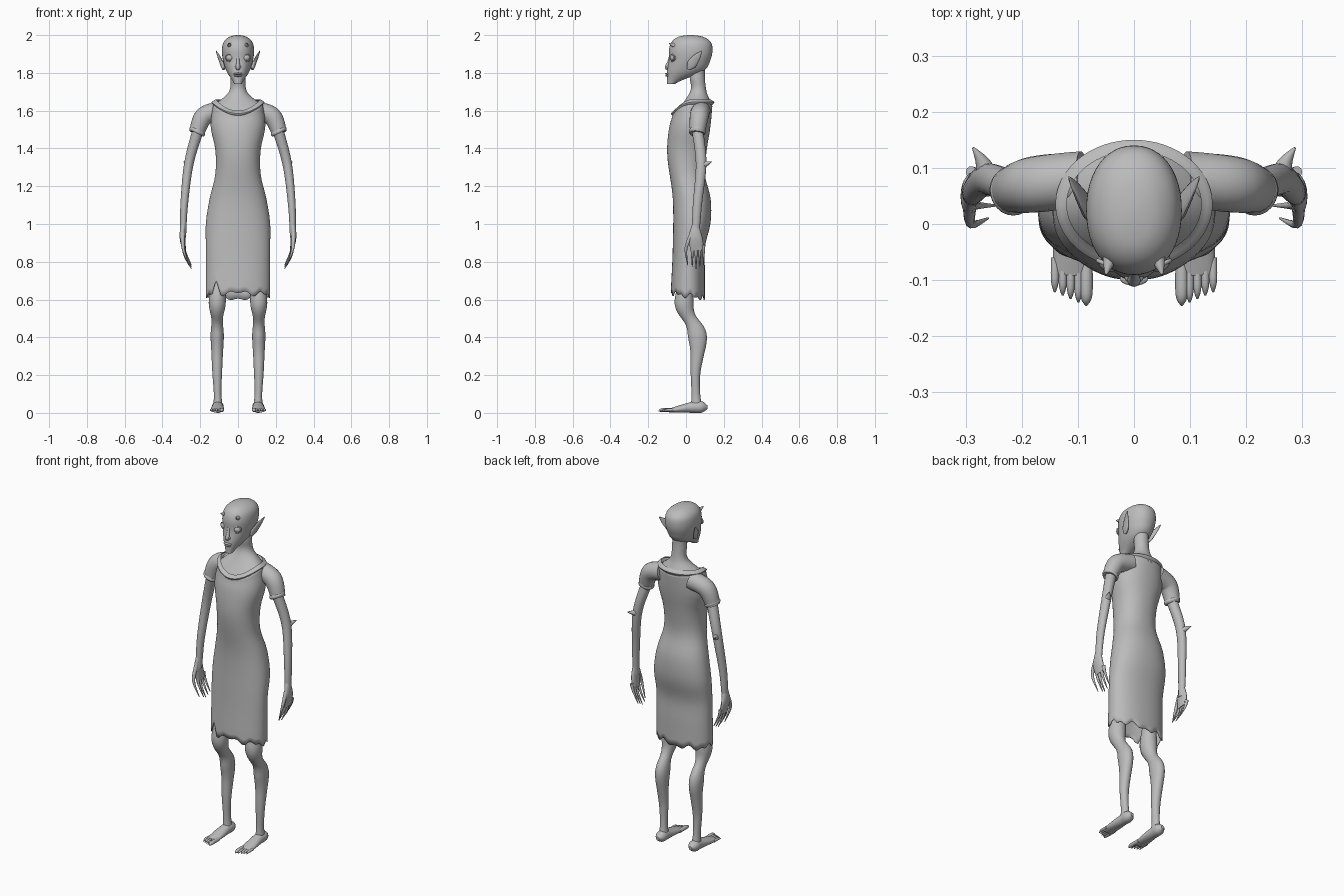
import bpy, bmesh, math
from mathutils import Matrix, Vector

default_cube = bpy.data.objects.get("Cube")
if default_cube:
    bpy.data.objects.remove(default_cube, do_unlink=True)

GREY = (0.5, 0.5, 0.5, 1)
grey = bpy.data.materials.new("plain grey")
grey.use_nodes = True
grey.diffuse_color = GREY
shader = next(node for node in grey.node_tree.nodes if node.type == 'BSDF_PRINCIPLED')
shader.inputs["Base Color"].default_value = GREY
parts = []


def finish(name, bm):
    """Turn a bmesh into a named, coloured object."""
    bmesh.ops.recalc_face_normals(bm, faces=bm.faces)
    mesh = bpy.data.meshes.new(name)
    bm.to_mesh(mesh)
    bm.free()
    mesh.materials.append(grey)
    part = bpy.data.objects.new(name, mesh)
    bpy.context.collection.objects.link(part)
    parts.append(part)
    return part


def sample(values, t):
    """Smooth curve through evenly spaced numbers or vectors, t from 0 to 1."""
    last = len(values) - 1
    i = min(int(t * last), last - 1)
    u = t * last - i
    start, end = values[i], values[i + 1]
    leave = (end - values[max(i - 1, 0)]) / 2
    arrive = (values[min(i + 2, last)] - start) / 2
    ease = u * u * (3 - 2 * u)
    return (start * (1 - ease) + end * ease
            + leave * (u * (1 - u) ** 2) - arrive * (u * u * (1 - u)))


def skin(name, rings, caps=True):
    """Bridge a list of closed point rings."""
    bm = bmesh.new()
    rows = [[bm.verts.new(point) for point in ring] for ring in rings]
    for low, high in zip(rows, rows[1:]):
        for j in range(len(low)):
            bm.faces.new((low[j - 1], low[j], high[j], high[j - 1]))
    if caps:
        bm.faces.new(rows[0])
        bm.faces.new(rows[-1])
    return finish(name, bm)


def level_ring(z, width, front, back, drop, sides, power, hem):
    """Rounded horizontal section whose front can sag."""
    ring = []
    for j in range(sides):
        angle = math.tau * j / sides
        c, s = math.cos(angle), math.sin(angle)
        across = math.copysign(abs(c) ** (2 / power), c)
        along = math.copysign(abs(s) ** (2 / power), s)
        sag = drop * max(0, -s) ** 2
        ring.append((width * across,
                     (front + back) / 2 + (back - front) / 2 * along,
                     z - sag + (hem(angle, z) if hem else 0)))
    return ring


def loft(name, bottom, top, widths, fronts, backs, drops=(0, 0),
         levels=32, sides=48, power=2, caps=True, dome=False, hem=None):
    """Upright body from half widths, front line and back line."""
    rings = []
    for k in range(levels + 1):
        t = k / levels
        rise = math.sin(t * math.pi / 2) if dome else t
        rings.append(level_ring(bottom + (top - bottom) * rise, sample(widths, t),
                                sample(fronts, t), sample(backs, t), sample(drops, t),
                                sides, power, hem))
    return skin(name, rings, caps)


def tube(name, side, path, radii, deep=None, levels=12, sides=16):
    """Limb along a path; deep gives oval sections."""
    points = [Vector(p) for p in path]
    spine = [sample(points, k / levels) for k in range(levels + 1)]
    rings = []
    for k, centre in enumerate(spine):
        forward = (spine[min(k + 1, levels)] - spine[max(k - 1, 0)]).normalized()
        across = Vector((1, 0, 0))
        across = (across - forward * across.dot(forward)).normalized()
        through = forward.cross(across)
        wide = sample(radii, k / levels)
        thick = sample(deep or radii, k / levels)
        ring = []
        for j in range(sides):
            angle = math.tau * j / sides
            p = centre + across * wide * math.cos(angle) + through * thick * math.sin(angle)
            ring.append((p.x * side, p.y, p.z))
        rings.append(ring)
    return skin(name, rings)


def ball(name, centre, size):
    bm = bmesh.new()
    placed = Matrix.Translation(centre) @ Matrix.Diagonal((*size, 1))
    bmesh.ops.create_uvsphere(bm, u_segments=20, v_segments=12, radius=1, matrix=placed)
    return finish(name, bm)


def torn_hem(angle, z):
    """Ragged lower edge, lower at the back, with one notch at the front right."""
    fade = min(1, max(0, (.75 - z) / .12))
    ragged = (math.sin(7 * angle) + math.sin(13 * angle)) * .008 - .015 * math.sin(angle)
    notch = .06 * max(0, 1 - abs(angle - 4) / .2)
    return fade * (ragged + notch)


# Dress and rolled collar
dress = loft("dress", .62, 1.65,
             widths=[.17, .17, .17, .17, .15, .12, .12, .145, .13],
             fronts=[-.08, -.07, -.07, -.1, -.07],
             backs=[.1, .1, .1, .13, .13, .1, .11, .13, .14],
             drops=[0] * 8 + [.06], sides=96, power=2.2, caps=False, hem=torn_hem)
cloth = dress.modifiers.new("cloth thickness", 'SOLIDIFY')
cloth.thickness = .004
loft("collar", 1.63, 1.66, widths=[.13, .14, .12], fronts=[-.07, -.08, -.06],
     backs=[.14, .15, .13], drops=[.06, .06], levels=8, sides=64, caps=False)

# Neck and head
loft("neck", 1.62, 1.85, widths=[.13, .05, .04, .04], fronts=[-.07, .02, .02, .02],
     backs=[.14, .11, .1, .1], drops=[.06, 0, 0, 0])
loft("head", 1.74, 2, widths=[.02, .06, .08, .085, .075, .045, .005],
     fronts=[-.1, -.1, -.09, -.09, -.075, -.04, .02],
     backs=[-.06, .09, .13, .14, .13, .09, .03], power=2.15, dome=True)
tube("nose", 1, [(0, -.08, 1.9), (0, -.09, 1.86), (0, -.1, 1.83), (0, -.09, 1.82)],
     [.007, .008, .012, .008])
ball("upper_lip", (0, -.097, 1.795), (.025, .013, .006))
ball("lower_lip", (0, -.096, 1.785), (.02, .013, .006))

for side, label in ((1, "left"), (-1, "right")):
    # Eye with lids, nostril, brow horn and pointed ear
    ball(f"{label}_eye", (.042 * side, -.063, 1.88), (.023, .022, .02))
    bpy.ops.mesh.primitive_torus_add(major_segments=28, minor_segments=8,
                                     major_radius=.023, minor_radius=.004,
                                     location=(.043 * side, -.074, 1.88),
                                     rotation=(math.pi / 2, 0, .4 * side))
    lids = bpy.context.object
    lids.name = f"{label}_eyelids"
    lids.scale.y = .8
    lids.data.materials.append(grey)
    parts.append(lids)
    ball(f"{label}_nostril", (.01 * side, -.094, 1.83), (.007, .009, .007))
    tube(f"{label}_brow_horn", side, [(.04, -.05, 1.94), (.05, -.09, 1.957)],
         [.018, .01, .002])
    tube(f"{label}_ear", side, [(.075, .015, 1.82), (.09, .04, 1.86), (.116, .083, 1.916)],
         radii=[.008, .01, .007, .002], deep=[.01, .025, .02, .003])

    # Sleeve and cuff
    tube(f"{label}_sleeve", side, [(.09, .08, 1.6), (.18, .07, 1.57), (.22, .06, 1.48)],
         [.05, .05, .04], sides=24)
    tube(f"{label}_cuff", side, [(.21, .06, 1.5), (.22, .06, 1.48)], [.04, .045, .04], sides=24)

    # Arm, elbow spur and hand
    tube(f"{label}_arm", side,
         [(.21, .06, 1.5), (.26, .08, 1.32), (.285, .06, 1.1), (.29, .05, .93)],
         radii=[.03, .025, .02, .015], deep=[.03, .028, .024, .02], levels=24, sides=20)
    tube(f"{label}_elbow_spur", side, [(.26, .08, 1.31), (.27, .11, 1.32), (.287, .136, 1.33)],
         [.023, .013, .002])
    tube(f"{label}_hand", side, [(.29, .05, 1), (.294, .05, .93), (.285, .06, .86)],
         radii=[.014, .015, .01], deep=[.017, .036, .036])
    for finger in range(4):
        y = .033 + .02 * finger
        lift = .01 * abs(finger - 1)
        tube(f"{label}_finger_{finger + 1}", side,
             [(.29, y, .89), (.28, y, .83 + lift), (.247, y, .763 + lift)],
             [.01, .007, .002], sides=10)
    tube(f"{label}_thumb", side, [(.293, .03, .95), (.29, 0, .87), (.26, .01, .78)],
         [.012, .008, .002], sides=10)

    # Leg with bony knee and full calf
    tube(f"{label}_leg", side,
         [(.1, .03, .8), (.11, -.01, .58), (.11, .06, .41), (.11, .05, .2), (.106, .055, .03)],
         radii=[.05, .04, .045, .03, .035, .03, .025, .02, .025],
         deep=[.05, .04, .05, .035, .05, .035, .025, .023, .03], levels=40, sides=24)

    # Foot with clawed toes
    tube(f"{label}_foot", side, [(.107, .113, .03), (.107, .04, .03), (.111, -.09, .012)],
         radii=[.01, .03, .03, .035, .033], deep=[.01, .03, .03, .02, .01], sides=20)
    for toe in range(5):
        x, tip = .085 + .014 * toe, -.145 + .006 * toe
        thick = .007 if toe else .011
        tube(f"{label}_toe_{toe + 1}", side,
             [(x, -.06, .015), (x, tip + .02, .015), (x, tip, .008)],
             [thick, thick, .002], sides=10)

# Smooth shading with crisp edges
bpy.ops.object.select_all(action='DESELECT')
for part in parts:
    part.select_set(True)
bpy.context.view_layer.objects.active = dress
bpy.ops.object.shade_smooth_by_angle(angle=math.radians(50))
